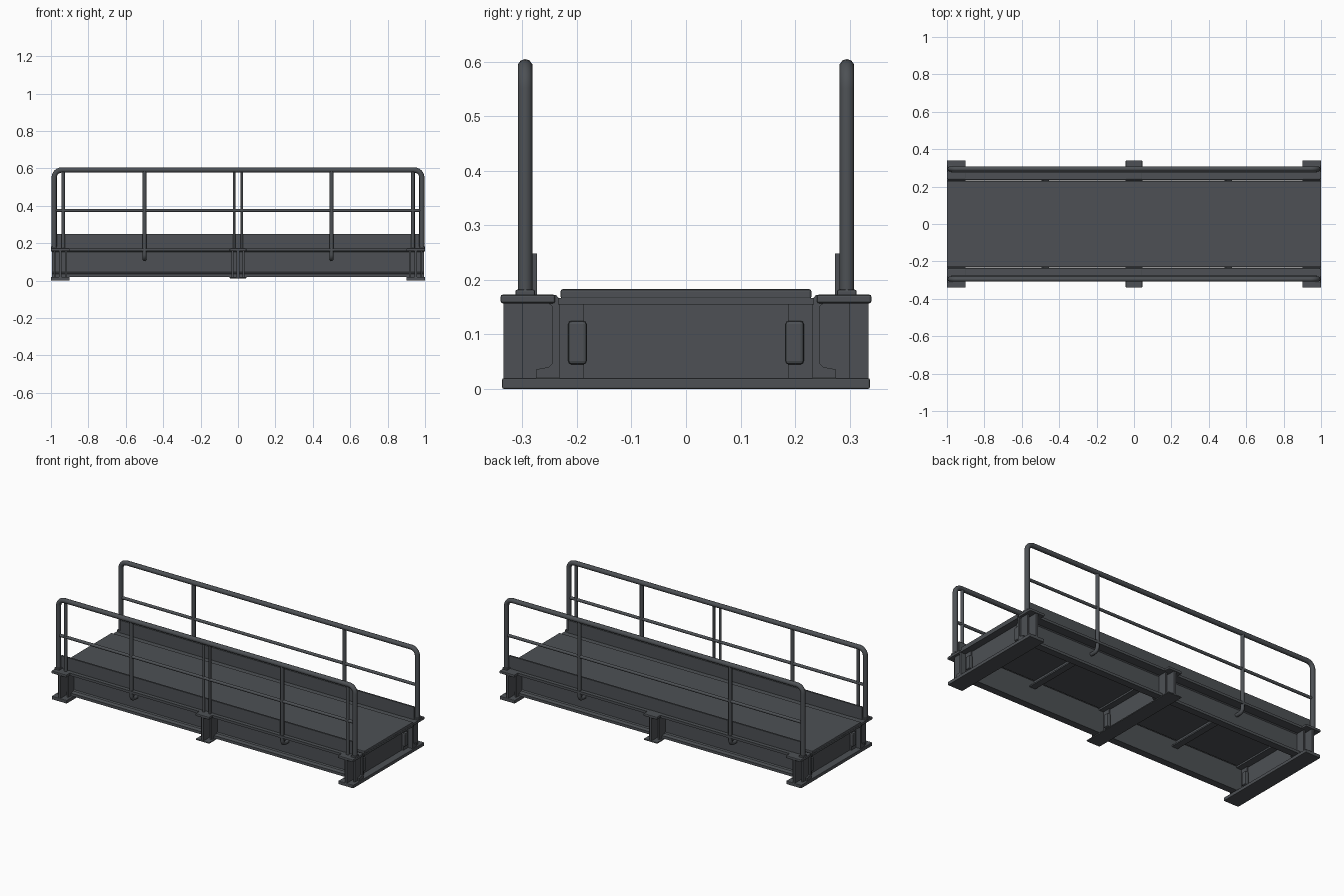
import bpy
import bmesh
from math import sin, cos, pi
from mathutils import Vector

if "Cube" in bpy.data.objects:
    bpy.data.objects.remove(bpy.data.objects["Cube"])

steel = bpy.data.materials.new("dark grey steel")
steel.use_nodes = True
colour = (0.074, 0.081, 0.089, 1)
steel.diffuse_color = colour
steel.node_tree.nodes["Principled BSDF"].inputs["Base Color"].default_value = colour


def add_mesh(name, bm):
    bmesh.ops.recalc_face_normals(bm, faces=bm.faces)
    mesh = bpy.data.meshes.new(name)
    bm.to_mesh(mesh)
    bm.free()
    mesh.materials.append(steel)
    obj = bpy.data.objects.new(name, mesh)
    bpy.context.collection.objects.link(obj)
    return obj


def box(name, x, y, z, bevel=0.0):
    """Box from (min, max) pairs."""
    bm = bmesh.new()
    bmesh.ops.create_cube(bm, size=1)
    for v in bm.verts:
        v.co = [sum(r) / 2 + c * abs(r[1] - r[0]) for r, c in zip((x, y, z), v.co)]
    obj = add_mesh(name, bm)
    if bevel:
        mod = obj.modifiers.new("soft edges", "BEVEL")
        mod.width = bevel
        mod.segments = 2
    return obj


def extrude_x(name, profile, half):
    """Extrude a (y, z) outline along the length."""
    bm = bmesh.new()
    face = bm.faces.new([bm.verts.new((-half, y, z)) for y, z in profile])
    new = bmesh.ops.extrude_face_region(bm, geom=[face])["geom"]
    verts = [g for g in new if isinstance(g, bmesh.types.BMVert)]
    bmesh.ops.translate(bm, verts=verts, vec=(2 * half, 0, 0))
    return add_mesh(name, bm)


def rounded(points, radius, steps=6):
    """Round the inner corners of a path."""
    pts = [Vector(p) for p in points]
    path = [pts[0]]
    for a, b, c in zip(pts, pts[1:], pts[2:]):
        start = b + (a - b).normalized() * radius
        end = b + (c - b).normalized() * radius
        centre = start + end - b
        for i in range(steps + 1):
            t = i / steps * pi / 2
            path.append(centre + (start - centre) * cos(t) + (end - centre) * sin(t))
    return path + [pts[-1]]


def tube(name, points, radius):
    curve = bpy.data.curves.new(name, "CURVE")
    curve.dimensions = "3D"
    curve.bevel_depth = radius
    curve.bevel_resolution = 3
    curve.use_fill_caps = True
    spline = curve.splines.new("POLY")
    spline.points.add(len(points) - 1)
    for point, co in zip(spline.points, points):
        point.co = (*co, 1)
    temp = bpy.data.objects.new(name, curve)
    bpy.context.collection.objects.link(temp)
    bpy.context.view_layer.update()
    mesh = bpy.data.meshes.new_from_object(
        temp.evaluated_get(bpy.context.evaluated_depsgraph_get()))
    bpy.data.objects.remove(temp)
    mesh.materials.clear()
    mesh.materials.append(steel)
    obj = bpy.data.objects.new(name, mesh)
    bpy.context.collection.objects.link(obj)
    mesh.shade_smooth()
    return obj


# Walking deck
box("deck", (-1, 1), (-0.23, 0.23), (0.165, 0.183), 0.004)

# Long side channels, toe boards and handrails
channel = [(0.232, 0.02), (0.275, 0.02), (0.275, 0.036), (0.252, 0.04),
           (0.246, 0.046), (0.246, 0.152), (0.252, 0.157), (0.306, 0.157),
           (0.306, 0.172), (0.238, 0.172), (0.232, 0.165)]
for side, label in ((-1, "front"), (1, "back")):
    extrude_x(label + "_side_channel", [(side * y, z) for y, z in channel], 0.995)
    box(label + "_toe_board", (-0.975, 0.975),
        (side * 0.273, side * 0.283), (0.172, 0.248))
    y = side * 0.295
    frame = [(-0.983, y, 0.17), (-0.983, y, 0.591), (0.983, y, 0.591), (0.983, y, 0.17)]
    tube(label + "_handrail", rounded(frame, 0.04), 0.014)
    tube(label + "_middle_rail", [(-0.98, y, 0.375), (0.98, y, 0.375)], 0.009)
    for x in (-0.5, 0.5):
        post = [(x, y, 0.59), (x, y, 0.115), (x, side * 0.246, 0.115)]
        tube(label + "_rail_post", rounded(post, 0.025), 0.011)
    for x in (-0.983, 0.983):
        box(label + "_post_foot", (x - 0.016, x + 0.016),
            (y - 0.018, y + 0.018), (0.17, 0.182), 0.003)

# Additional posts on the front handrail
for x, radius in ((-0.935, 0.01), (0.935, 0.01), (-0.021, 0.007), (0.021, 0.007)):
    tube("front_inner_post", [(x, -0.295, 0.17), (x, -0.295, 0.59)], radius)

# Cross beams with feet, outer brackets and end clips
for x, low, half, label in ((-0.95, 0, 0.05, "right"), (0, 0.012, 0.045, "middle"),
                            (0.95, 0, 0.05, "left")):
    span = (x - half, x + half)
    box(label + "_foot_plate", span, (-0.337, 0.337), (low, 0.02), 0.003)
    box(label + "_beam_web", (x - 0.007, x + 0.007), (-0.335, 0.335), (0.015, 0.162))
    box(label + "_beam_top", span, (-0.235, 0.235), (0.155, 0.167))
    for side in (-1, 1):
        box(label + "_bracket_top", span, (side * 0.24, side * 0.34), (0.157, 0.173), 0.004)
        for dx in (-0.03, 0.03):
            box(label + "_bracket_rib", (x + dx - 0.005, x + dx + 0.005),
                (side * 0.24, side * 0.3), (0.018, 0.16))
        for face in (-1, 1):
            box(label + "_clip_angle", (x + face * 0.006, x + face * 0.016),
                (side * 0.187, side * 0.235), (0.02, 0.155))
            box(label + "_clip_block", (x + face * 0.006, x + face * 0.03),
                (side * 0.182, side * 0.216), (0.045, 0.125), 0.006)

# Light angles under the deck seams
for x in (-0.49, 0.49):
    box("deck_angle_web", (x - 0.005, x + 0.005), (-0.235, 0.235), (0.12, 0.167))
    box("deck_angle_flange", (x - 0.005, x + 0.035), (-0.235, 0.235), (0.12, 0.128))
